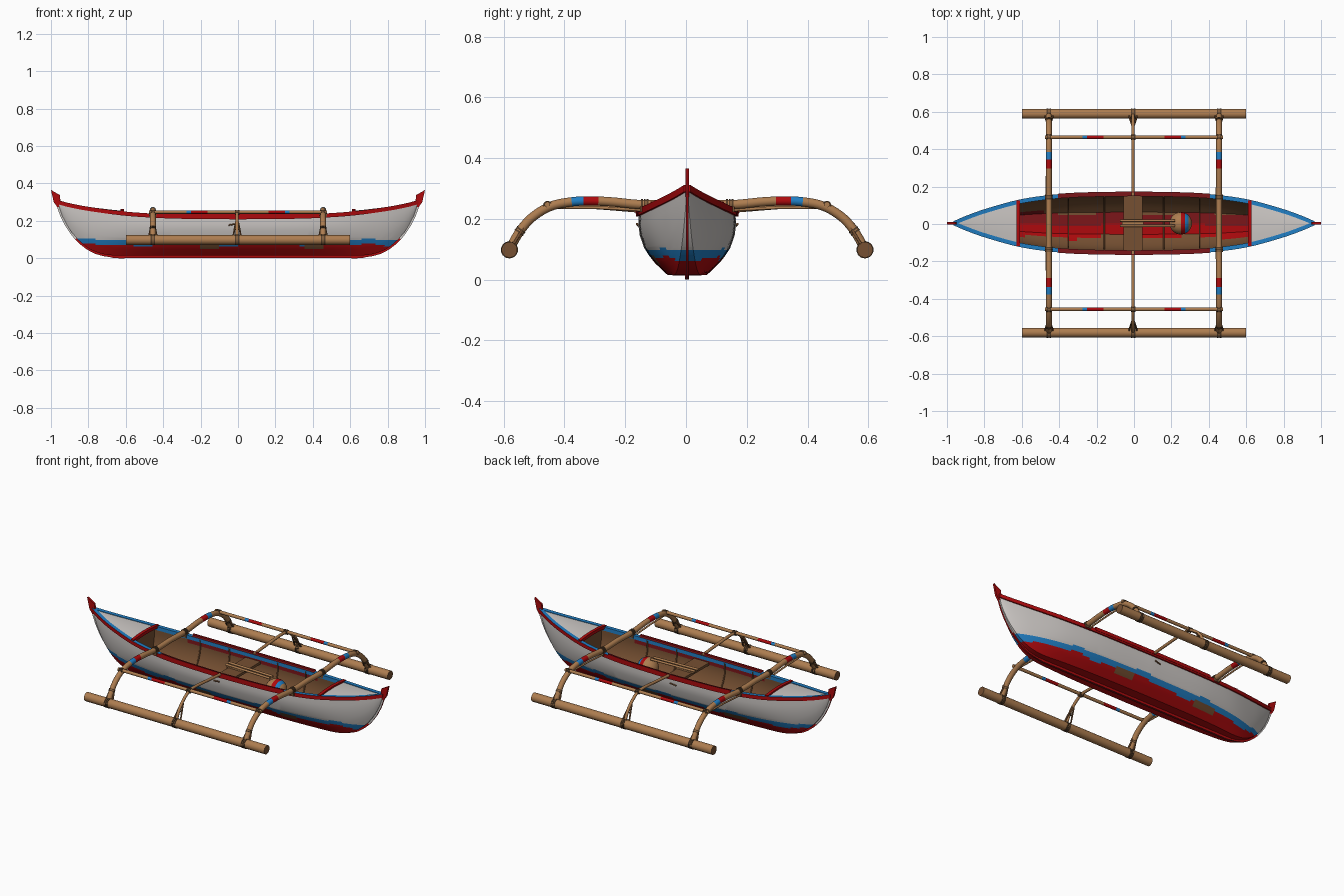
import bpy, bmesh, math
from mathutils import Vector

if "Cube" in bpy.data.objects:
    bpy.data.objects.remove(bpy.data.objects["Cube"])

COLOURS = {
    "red": (0.42, 0.003, 0.004), "deep red": (0.20, 0.008, 0.010),
    "blue": (0.015, 0.21, 0.55), "white": (0.60, 0.57, 0.55),
    "wood": (0.42, 0.205, 0.08), "dark wood": (0.18, 0.08, 0.032),
    "rope": (0.09, 0.048, 0.022),
}
MATS = {}
for key, c in COLOURS.items():
    MATS[key] = bpy.data.materials.new(key)
    MATS[key].diffuse_color = (*c, 1)


def finish(name, bm, rule):
    """Turn a bmesh into an object; rule is a colour or f(centre, normal)."""
    bmesh.ops.remove_doubles(bm, verts=bm.verts, dist=1e-5)
    bm.normal_update()
    used = []
    for f in bm.faces:
        col = rule if isinstance(rule, str) else rule(f.calc_center_median(), f.normal)
        if col not in used:
            used.append(col)
        f.material_index = used.index(col)
    me = bpy.data.meshes.new(name)
    bm.to_mesh(me)
    bm.free()
    for col in used:
        me.materials.append(MATS[col])
    ob = bpy.data.objects.new(name, me)
    bpy.context.collection.objects.link(ob)
    return ob


def curve(table, x):
    """Smooth interpolation through (x, value) pairs."""
    n = len(table)
    slope = lambda i: ((table[min(i + 1, n - 1)][1] - table[max(i - 1, 0)][1]) /
                       (table[min(i + 1, n - 1)][0] - table[max(i - 1, 0)][0]))
    x = min(max(x, table[0][0]), table[-1][0])
    i = max(j for j in range(n - 1) if table[j][0] <= x)
    (x0, a), (x1, b) = table[i], table[i + 1]
    h = x1 - x0
    t = (x - x0) / h
    return (a * (2 * t**3 - 3 * t**2 + 1) + b * (3 * t**2 - 2 * t**3) +
            slope(i) * h * (t**3 - 2 * t**2 + t) + slope(i + 1) * h * (t**3 - t**2))


def grid(bm, rows):
    vs = [[bm.verts.new(p) for p in r] for r in rows]
    for a, b in zip(vs, vs[1:]):
        for i in range(len(a) - 1):
            bm.faces.new((a[i], b[i], b[i + 1], a[i + 1]))


def tube(name, pts, r, rule, sides=14, flat=1.0):
    """Sweep a round (or square, sides=4) section along a path."""
    pts = [Vector(p) for p in pts]
    bm = bmesh.new()
    rings, ref = [], None
    for i, p in enumerate(pts):
        t = (pts[min(i + 1, len(pts) - 1)] - pts[max(i - 1, 0)]).normalized()
        if ref is None:
            ref = Vector((0, 1, 0)) if abs(t.y) < 0.7 else Vector((0, 0, 1))
        ref = (ref - t * ref.dot(t)).normalized()
        side = t.cross(ref)
        rad = r(p) if callable(r) else r
        angles = [2 * math.pi * (k + 0.5) / sides for k in range(sides)]
        rings.append([bm.verts.new(p + ref * math.cos(a) * rad * flat + side * math.sin(a) * rad)
                      for a in angles])
    for a, b in zip(rings, rings[1:]):
        for k in range(sides):
            j = (k + 1) % sides
            bm.faces.new((a[k], a[j], b[j], b[k]))
    bm.faces.new(rings[0][::-1])
    bm.faces.new(rings[-1])
    return finish(name, bm, rule)


def box(name, lo, hi, rule):
    bm = bmesh.new()
    bmesh.ops.create_cube(bm, size=1)
    for v in bm.verts:
        v.co = [(lo[i] + hi[i]) / 2 + v.co[i] * (hi[i] - lo[i]) for i in range(3)]
    return finish(name, bm, rule)


def lashing(name, centre, axis, r, turns=3):
    """Rope turns around a pole."""
    c, ax = Vector(centre), Vector(axis).normalized()
    for k in range(turns):
        m = c + ax * (k - (turns - 1) / 2) * 0.009
        tube(name, [m - ax * 0.003, m + ax * 0.003], r, "rope")


# Hull lines: half width, sheer height and bottom height along the length
WIDTH = [(0, .161), (.3, .155), (.46, .143), (.62, .118), (.8, .068), (.9, .032), (.965, .004)]
SHEER = [(0, .222), (.3, .225), (.46, .231), (.62, .243), (.8, .267), (.9, .286), (.965, .303)]
BOTTOM = [(0, .015), (.55, .015), (.68, .016), (.75, .03), (.8, .054), (.86, .104),
          (.91, .17), (.95, .25), (.965, .296)]
SECTION = [(0, 0), (.40, 0), (.54, .10), (.67, .2), (.78, .31), (.88, .43), (.97, .63), (1, .8), (.985, 1)]
XS = [-.965 + 1.93 * i / 76 for i in range(77)]
w = lambda x: curve(WIDTH, abs(x))
s = lambda x: curve(SHEER, abs(x))
b = lambda x: curve(BOTTOM, abs(x))


def section(x, inset=0.0, lift=0.0):
    ww, lo = max(w(x) - inset, .001), min(b(x) + lift, s(x) - .002)
    half = [(ww * f, lo + (s(x) - lo) * h) for f, h in SECTION]
    return [(x, -y, z) for y, z in half[:0:-1]] + [(x, y, z) for y, z in half]


# Outer hull: red bottom, ragged blue waterline, white topsides, worn patches
def hull_paint(c, n):
    worn = (.10 < c.x < .22 or -.47 < c.x < -.33) if c.y > 0 else (-.2 < c.x < -.1 or .36 < c.x < .46)
    if worn and .048 < c.z < .08:
        return "dark wood"
    rag = math.sin(c.x * 13 + c.y * 9) + math.sin(c.x * 29)
    low = .062 if rag < -.8 else .08 if rag > 1.1 else .071
    return "red" if c.z < low else "blue" if c.z < (.106 if rag > .9 else .098) else "white"


bm = bmesh.new()
grid(bm, [section(x) for x in XS])
for z in (.048, .062, .071, .08, .098, .106):
    bmesh.ops.bisect_plane(bm, geom=bm.verts[:] + bm.edges[:] + bm.faces[:],
                           plane_co=(0, 0, z), plane_no=(0, 0, 1))
bmesh.ops.recalc_face_normals(bm, faces=bm.faces[:])
finish("hull", bm, hull_paint)


# Inner lining: bare wood with painted strips along the floor and top
def lining_paint(c, n):
    y = c.y + .012 * math.sin(c.x * 15)
    if c.z > .185 and abs(c.x) < .42:
        return "deep red"
    if c.z < .075 and -.075 < y < -.012:
        return "red"
    return "deep red" if c.z < .075 and -.012 <= y < .05 else "dark wood"


bm = bmesh.new()
grid(bm, [section(x, .012, .022)[::-1] for x in XS if abs(x) < .64])
for y in (-.045, -.015, .015, .045):
    bmesh.ops.bisect_plane(bm, geom=bm.verts[:] + bm.edges[:] + bm.faces[:],
                           plane_co=(0, y, 0), plane_no=(0, 1, 0))
finish("hull_lining", bm, lining_paint)

for x in (-.35, -.16, .16, .35):
    tube("rib", section(x, .014, .024), .004, "dark wood", 8)

# Keel and stems: red outer edge, white cheeks above the waterline
tube("keel", [(x, 0, b(x)) for x in XS], lambda p: .0205 if abs(p.x) < .68 else .0145,
     lambda c, n: "deep red" if c.z < .012 else "white" if c.z > .098 and abs(n.y) > .7 else "red", 4, .45)
for sx in (-1, 1):
    bm = bmesh.new()
    head = [(.935, .285), (.965, .272), (.985, .30), (1, .365), (.953, .338), (.948, .30)]
    f = bm.faces.new([bm.verts.new((sx * x, -.006, z)) for x, z in head])
    ex = bmesh.ops.extrude_face_region(bm, geom=[f])
    bmesh.ops.translate(bm, verts=[v for v in ex["geom"] if isinstance(v, bmesh.types.BMVert)], vec=(0, .012, 0))
    bmesh.ops.recalc_face_normals(bm, faces=bm.faces[:])
    finish("stem_head", bm, "red")
    # Crowned end deck
    bm = bmesh.new()
    xs = [sx * (.62 + .345 * i / 14) for i in range(15)]
    grid(bm, [[(x, w(x) * q, s(x) + .003 + .008 * (1 - q * q) * w(x) / .118)
               for q in (-1, -.5, 0, .5, 1)][::sx] for x in xs])
    finish("end_deck", bm, "white")
    # Bulkhead and red coaming at the deck edge
    bm = bmesh.new()
    bm.faces.new([bm.verts.new(p) for p in section(sx * .63, .01, .01)])
    finish("bulkhead", bm, "dark wood")
    tube("deck_coaming", [(sx * .62, .12 * q, .247 + .008 * (1 - q * q)) for q in (-1, -.5, 0, .5, 1)],
         .013, "red", 4)


def strake(name, sy, xs, y0, y1, z0, z1, rule):
    """Rectangular plank following the sheer line."""
    bm = bmesh.new()
    rows = []
    for x in xs:
        ya, yb = max(w(x) + y0, 0), w(x) + y1
        ring = [(x, sy * y, s(x) + z) for y, z in ((ya, z0), (yb, z0), (yb, z1), (ya, z1))]
        rows.append(ring + ring[:1])
    grid(bm, rows)
    bmesh.ops.remove_doubles(bm, verts=bm.verts, dist=1e-5)
    bmesh.ops.holes_fill(bm, edges=bm.edges[:], sides=4)
    bmesh.ops.recalc_face_normals(bm, faces=bm.faces[:])
    finish(name, bm, rule)


for sy in (-1, 1):
    # Gunwale: red outside, blue inside, blue top toward the ends
    def rail_paint(c, n):
        if n.z > .6:
            return "blue" if abs(c.x) > .41 else "deep red"
        return "blue" if n.y * sy < -.5 else "red"
    strake("gunwale", sy, XS, -.016, .007, -.014, .008, rail_paint)
    strake("rail_board", sy, [x for x in XS if abs(x) < .42], .003, .009, -.004, .016,
           lambda c, n: "deep red" if n.z > .6 else "red")
    tube("side_peg", [(-.05, sy * .160, .177), (-.012, sy * .165, .183)], .004, "dark wood")

# Centre thwart, spars and round float inside
box("thwart", (-.055, -.145, .185), (.045, .145, .2), "dark wood")
box("thwart_cap", (-.065, -.02, .2), (.05, .02, .208), "wood")
for y in (-.014, .014):
    tube("stowed_spar", [(-.075, y, .214), (.22, y, .208)], .0065, "wood")
bm = bmesh.new()
bmesh.ops.create_uvsphere(bm, u_segments=20, v_segments=16, radius=.06)
for v in bm.verts:
    v.co = Vector((v.co.z, v.co.y, -v.co.x)) + Vector((.25, 0, .145))
finish("round_float", bm, lambda c, n: "wood" if c.x < .255 else "red" if c.x < .272 else "blue" if c.x < .294 else "wood")
tube("float_stand", [(.255, 0, .035), (.255, 0, .1)], .03, "dark wood")

# Outrigger beams, curving down to the floats on both sides
ARM = [(0, .25), (.15, .247), (.25, .256), (.32, .259), (.38, .256), (.45, .241), (.51, .205), (.55, .16), (.585, .10)]
MID = [(.15, .228), (.3, .24), (.42, .247), (.47, .238), (.53, .195), (.565, .15), (.585, .10)]


def beam_paint(c, n):
    y = abs(c.y)
    return "red" if .293 < y < .345 else "blue" if .345 < y < .383 else "wood"


for x in (-.455, .455):
    ys = [.585 * i / 60 for i in range(-60, 61)]
    tube("outrigger_beam", [(x, y, curve(ARM, abs(y))) for y in ys], .0155, beam_paint)
    for sy in (-1, 1):
        box("beam_pad", (x - .02, sy * .14 - .015, .222), (x + .02, sy * .14 + .015, .24), "dark wood")
        lashing("hull_lashing", (x, sy * .14, .247), (0, 1, 0), .0185)
        tube("brace_pole", [(x - .014, sy * .13, .228), (x - .011, sy * .3, .237), (x - .008, sy * .46, .238)],
             .005, "wood")
for sy in (-1, 1):
    ys = [.15 + .435 * i / 30 for i in range(31)]
    tube("middle_beam", [(-.005, sy * y, curve(MID, y)) for y in ys], .0085, "wood")
    # Float log with lashings and slanted struts
    tube("float_log", [(-.598, sy * .585, .098), (.598, sy * .585, .098)], .026,
         lambda c, n: "dark wood" if abs(n.x) > .7 else "wood")
    for x in (-.455, -.005, .455):
        lashing("float_lashing", (x, sy * .585, .098), (1, 0, 0), .0285)
        lashing("pole_lashing", (x, sy * .46, .245), (1, 0, 0), .014)
        lashing("beam_lashing", (x, sy * .55, .16), (0, .6 * sy, -.8), .0175 if abs(x) > .1 else .011, 2)
        for d in (-1, 1):
            tube("float_strut", [(x + d * .006, sy * .525, .195), (x + d * .02, sy * .568, .122),
                                 (x + d * .022, sy * .605, .105)], .0045, "dark wood")
    # Striped side pole
    xs = [-.475 + .95 * i / 76 for i in range(77)]
    tube("side_pole", [(x, sy * .46, .247) for x in xs], .0095,
         lambda c, n: "red" if .165 < abs(c.x) < .245 else "blue" if .245 < abs(c.x) < .275 else "wood")

# Smooth shading, and a slight sideways shift
for ob in bpy.context.scene.objects:
    ob.location.y += .004
    ob.select_set(True)
    bpy.context.view_layer.objects.active = ob
bpy.ops.object.shade_smooth_by_angle(angle=math.radians(38))

for m in bpy.data.materials:
    if m.users and not m.is_grease_pencil:
        m.use_nodes = True
        m.node_tree.nodes["Principled BSDF"].inputs["Base Color"].default_value = m.diffuse_color
